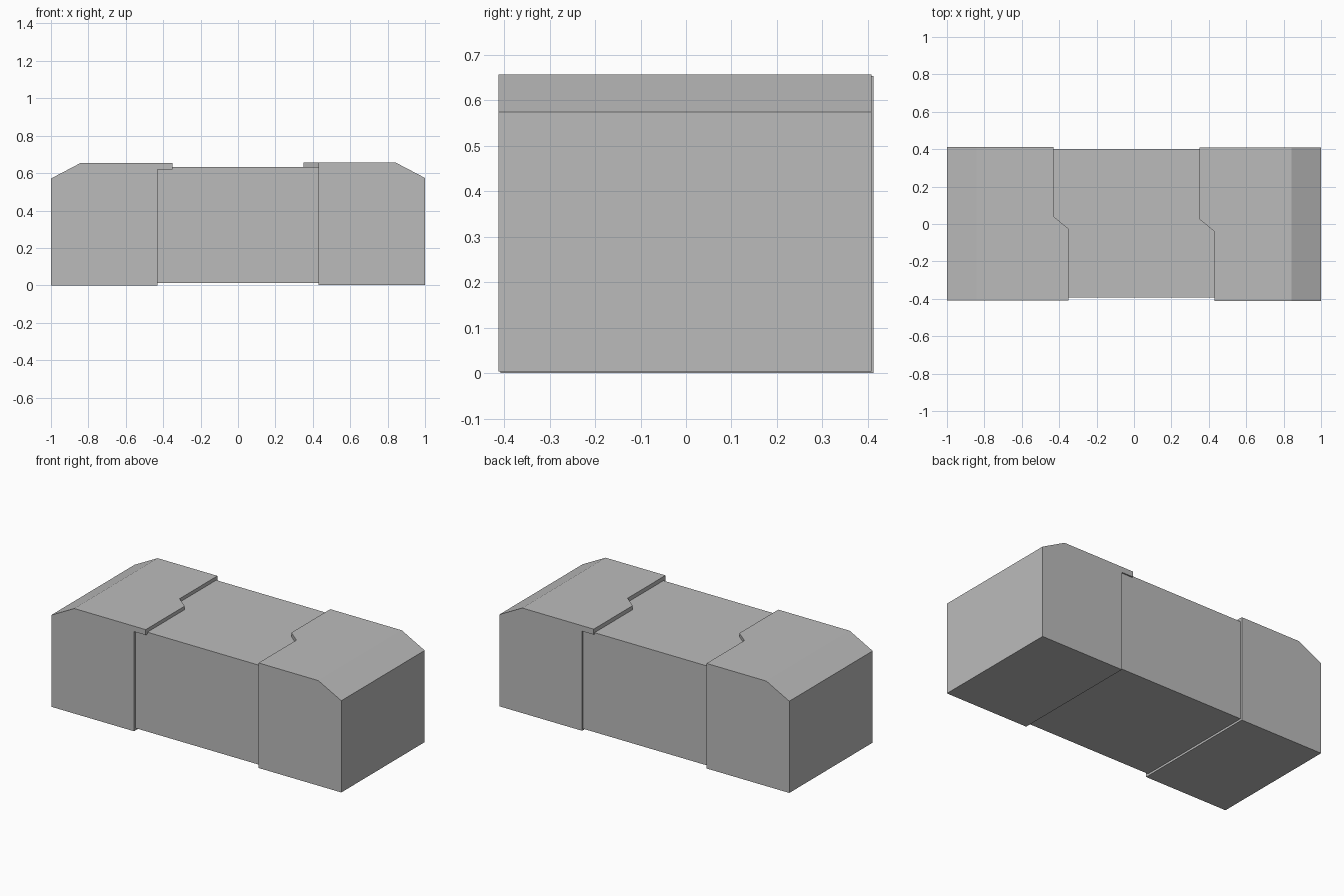
import bpy
import bmesh
from math import pi
from mathutils import Matrix, Vector

cube = bpy.data.objects.get("Cube")
if cube:
    bpy.data.objects.remove(cube, do_unlink=True)

grey = bpy.data.materials.new("plain grey")
grey.use_nodes = True
COLOUR = (0.5, 0.5, 0.5, 1)
grey.diffuse_color = COLOUR
grey.node_tree.nodes["Principled BSDF"].inputs["Base Color"].default_value = COLOUR


def prism(name, corners, depth):
    """Solid made by sweeping a flat outline along the depth vector."""
    bm = bmesh.new()
    face = bm.faces.new([bm.verts.new(c) for c in corners])
    swept = bmesh.ops.extrude_face_region(bm, geom=[face], use_keep_orig=True)
    moved = [v for v in swept["geom"] if isinstance(v, bmesh.types.BMVert)]
    bmesh.ops.translate(bm, verts=moved, vec=Vector(depth))
    bmesh.ops.recalc_face_normals(bm, faces=bm.faces)
    mesh = bpy.data.meshes.new(name)
    bm.to_mesh(mesh)
    bm.free()
    mesh.materials.append(grey)
    obj = bpy.data.objects.new(name, mesh)
    bpy.context.collection.objects.link(obj)
    return obj


def end_cap(name):
    """Chamfered end block whose top lip overhangs over half its width."""
    side = [(-1, 0), (-0.43, 0), (-0.43, 0.62), (-0.35, 0.62),
            (-0.35, 0.654), (-0.842, 0.654), (-1, 0.571)]
    cap = prism(name, [(x, -0.408, z) for x, z in side], (0, 0.82, 0))
    # Notch that trims the lip back, with a slanted shoulder
    notch = [(-0.35, -0.025), (-0.43, 0.04), (-0.43, 0.6), (-0.2, 0.6), (-0.2, -0.025)]
    cutter = prism("lip_cutter", [(x, y, 0.5) for x, y in notch], (0, 0, 0.4))
    cutter.hide_render = True
    cut = cap.modifiers.new("trim lip", "BOOLEAN")
    cut.operation = "DIFFERENCE"
    cut.solver = "EXACT"
    cut.object = cutter
    bpy.context.view_layer.objects.active = cap
    bpy.ops.object.modifier_apply(modifier=cut.name)
    bpy.data.objects.remove(cutter, do_unlink=True)
    # Merge flat pieces left by the cut
    bm = bmesh.new()
    bm.from_mesh(cap.data)
    bmesh.ops.remove_doubles(bm, verts=bm.verts, dist=0.0005)
    bmesh.ops.dissolve_limit(bm, angle_limit=0.01, verts=bm.verts, edges=bm.edges)
    bm.to_mesh(cap.data)
    bm.free()
    return cap


# Middle block, its ends tucked into the caps
middle = [(-0.45, -0.392, 0.013), (0.45, -0.392, 0.013),
          (0.45, 0.4, 0.013), (-0.45, 0.4, 0.013)]
prism("middle_block", middle, (0, 0, 0.619))

# Two matching caps, the second turned half round
end_cap("right_end_cap")
left_cap = end_cap("left_end_cap")
left_cap.data.transform(Matrix.Translation((0, 0, 0.003)) @ Matrix.Rotation(pi, 4, "Z"))
